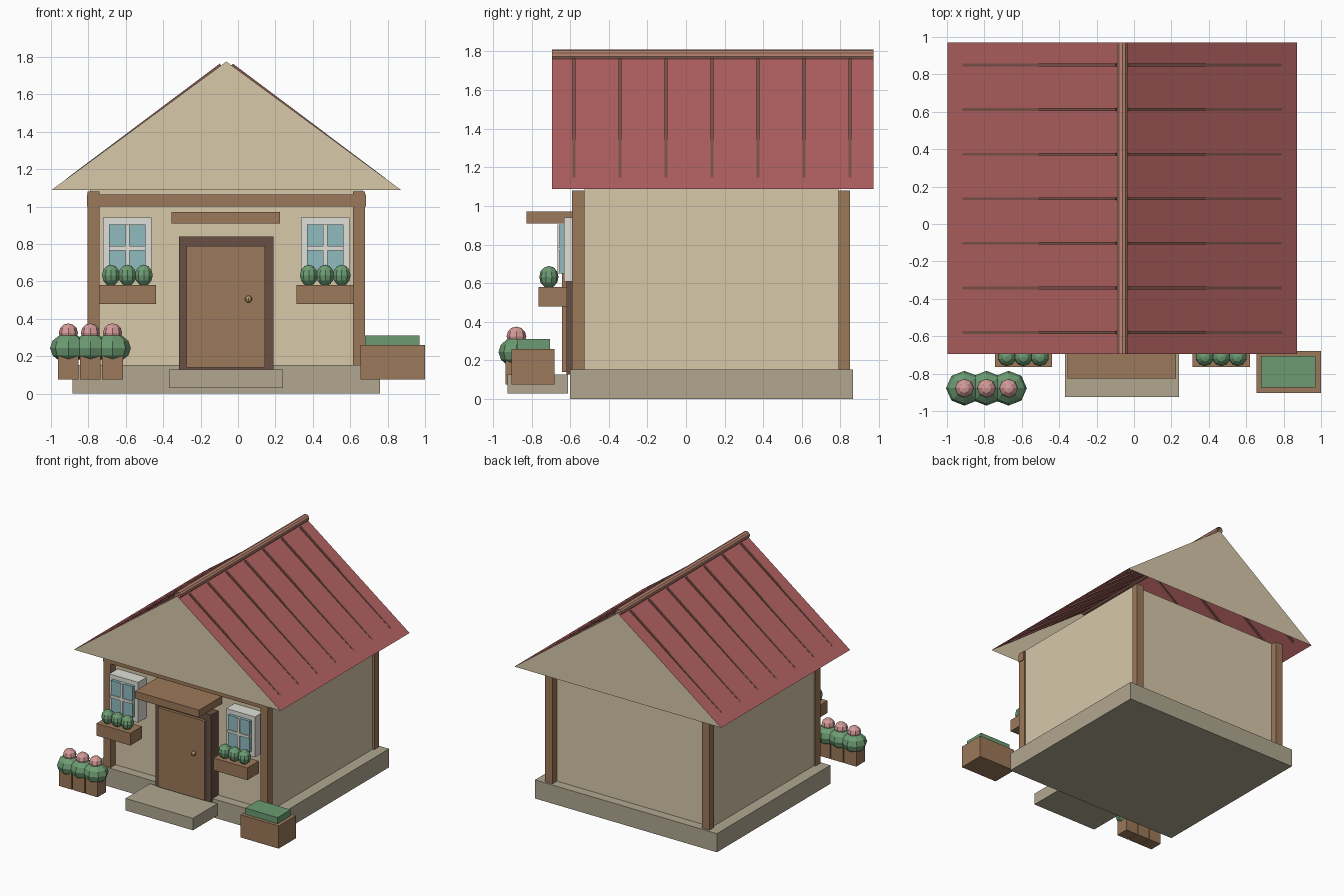
import bpy, bmesh
from math import pi
from mathutils import Vector, Matrix

if "Cube" in bpy.data.objects:
    bpy.data.objects.remove(bpy.data.objects["Cube"])

CX = -0.0625  # house centre line
mats = {}
COL = {
    "stone": (0.44, 0.39, 0.28), "plaster": (0.68, 0.58, 0.40), "wood": (0.33, 0.19, 0.10),
    "dark_wood": (0.14, 0.08, 0.06), "roof": (0.45, 0.12, 0.12), "ridge": (0.50, 0.24, 0.17),
    "white": (0.75, 0.74, 0.68), "glass": (0.28, 0.50, 0.52), "leaf": (0.15, 0.33, 0.17),
    "pink": (0.66, 0.33, 0.32), "brass": (0.45, 0.32, 0.12), "rib": (0.20, 0.09, 0.07),
}


def mat(name):
    if name not in mats:
        mats[name] = bpy.data.materials.new(name)
        mats[name].diffuse_color = (*COL[name], 1)
    return mats[name]


def make(name, bm, color):
    me = bpy.data.meshes.new(name)
    bm.to_mesh(me)
    bm.free()
    me.materials.append(mat(color))
    ob = bpy.data.objects.new(name, me)
    bpy.context.collection.objects.link(ob)
    return ob


def box(name, color, x, y, z):
    bm = bmesh.new()
    bmesh.ops.create_cube(bm, size=1)
    for v in bm.verts:
        v.co = Vector((b[0] + (b[1] - b[0]) * (c + 0.5) for b, c in zip((x, y, z), v.co)))
    return make(name, bm, color)


def ball(name, color, centre, r, seg=8, rings=6):
    bm = bmesh.new()
    bmesh.ops.create_uvsphere(bm, u_segments=seg, v_segments=rings, radius=1)
    bmesh.ops.transform(bm, matrix=Matrix.Translation(centre) @ Matrix.Diagonal((*r, 1)), verts=bm.verts)
    return make(name, bm, color)


def faces(name, color, polys):
    bm = bmesh.new()
    for p in polys:
        bm.faces.new([bm.verts.new(c) for c in p])
    bmesh.ops.remove_doubles(bm, verts=bm.verts, dist=1e-5)
    return make(name, bm, color)


def both(x0, x1, side):
    # x range given as distances from the centre line
    return tuple(sorted((CX + side * x0, CX + side * x1)))


# Plinth, walls and doorstep
box("plinth", "stone", (-0.885, 0.76), (-0.60, 0.865), (0, 0.152))
box("walls", "plaster", (-0.79, 0.665), (-0.525, 0.79), (0.15, 1.088))
box("doorstep", "stone", (-0.37, 0.24), (-0.925, -0.61), (0.03, 0.128))

# Corner posts and front beam
for s, side in ((-1, "left"), (1, "right")):
    box(f"front_post_{side}", "wood", both(0.677, 0.742, s), (-0.59, -0.525), (0.15, 1.08))
    box(f"back_post_{side}", "wood", both(0.677, 0.742, s), (0.79, 0.848), (0.15, 1.08))
box("front_beam", "wood", (-0.807, 0.685), (-0.588, -0.527), (1.0, 1.065))

# Roof: two thin slopes and gable ends, open underneath
HW, ZE, ZA, Y0, Y1 = 0.935, 1.088, 1.775, -0.695, 0.97
for s, side in ((-1, "left"), (1, "right")):
    e = CX + s * HW
    faces(f"roof_slope_{side}", "roof", [[(CX, Y0, ZA), (e, Y0, ZE), (e, Y1, ZE), (CX, Y1, ZA)][::-s]])
for y, side, d in ((Y0, "front", 1), (Y1, "back", -1)):
    faces(f"gable_{side}", "plaster", [[(CX - HW, y, ZE), (CX + HW, y, ZE), (CX, y, ZA)][::d]])

# Roof ribs, sinking into the slope towards the eaves
slope = (ZA - ZE) / HW
for i in range(7):
    y = -0.58 + i * 0.2383
    for s, side in ((-1, "left"), (1, "right")):
        a = Vector((CX + s * 0.03, y, ZA - 0.03 * slope + 0.004))
        b = Vector((CX + s * 0.85, y, ZA - 0.85 * slope - 0.009))
        bm = bmesh.new()
        bmesh.ops.create_cube(bm, size=1)
        rot = (b - a).to_track_quat('Z', 'Y').to_matrix().to_4x4()
        size = Matrix.Diagonal((0.015, 0.017, (b - a).length, 1))
        bmesh.ops.transform(bm, matrix=Matrix.Translation((a + b) / 2) @ rot @ size, verts=bm.verts)
        make(f"roof_rib_{side}_{i + 1}", bm, "rib")

# Ridge roll
bm = bmesh.new()
bmesh.ops.create_cone(bm, cap_ends=False, segments=10, radius1=0.029, radius2=0.029, depth=Y1 - Y0)
bmesh.ops.transform(bm, matrix=Matrix.Translation((CX, (Y0 + Y1) / 2, 1.782)) @ Matrix.Rotation(pi / 2, 4, 'X'),
                    verts=bm.verts)
make("ridge_roll", bm, "ridge")

# Door, frame, knob and canopy
box("door_frame", "dark_wood", (-0.315, 0.19), (-0.618, -0.525), (0.128, 0.84))
box("door", "wood", (-0.275, 0.145), (-0.642, -0.60), (0.14, 0.788))
ball("door_knob", "brass", (0.056, -0.655, 0.505), (0.019,) * 3)
box("door_canopy", "wood", (-0.355, 0.225), (-0.825, -0.52), (0.91, 0.97))

# Windows with flower boxes
for s, side in ((-1, "left"), (1, "right")):
    c = CX + s * 0.529
    box(f"window_frame_{side}", "white", (c - 0.13, c + 0.13), (-0.632, -0.525), (0.61, 0.94))
    box(f"window_glass_{side}", "glass", (c - 0.098, c + 0.098), (-0.655, -0.625), (0.65, 0.905))
    box(f"window_mullion_{side}", "white", (c - 0.011, c + 0.011), (-0.665, -0.63), (0.65, 0.905))
    box(f"window_crossbar_{side}", "white", (c - 0.098, c + 0.098), (-0.665, -0.63), (0.766, 0.788))
    box(f"window_box_{side}", "wood", (c - 0.153, c + 0.153), (-0.765, -0.615), (0.48, 0.58))
    for i in range(3):
        ball(f"window_plant_{side}_{i + 1}", "leaf", (c + (i - 1) * 0.088, -0.71, 0.632),
             (0.05, 0.05, 0.057), 10, 6)

# Row of flower pots on the left
for i in range(3):
    x = -0.907 + i * 0.118
    box(f"flower_pot_{i + 1}", "wood", (x - 0.055, x + 0.055), (-0.935, -0.825), (0.075, 0.2))
    ball(f"pot_bush_{i + 1}", "leaf", (x, -0.878, 0.243), (0.098, 0.093, 0.078))
    ball(f"pot_flower_{i + 1}", "pink", (x, -0.878, 0.325), (0.051, 0.051, 0.05))

# Planter on the right
box("planter", "wood", (0.655, 1.0), (-0.903, -0.68), (0.075, 0.26))
box("planter_hedge", "leaf", (0.678, 0.97), (-0.875, -0.705), (0.2, 0.31))

for m in bpy.data.materials:
    if m.users and not m.is_grease_pencil:
        m.use_nodes = True
        m.node_tree.nodes["Principled BSDF"].inputs["Base Color"].default_value = m.diffuse_color
